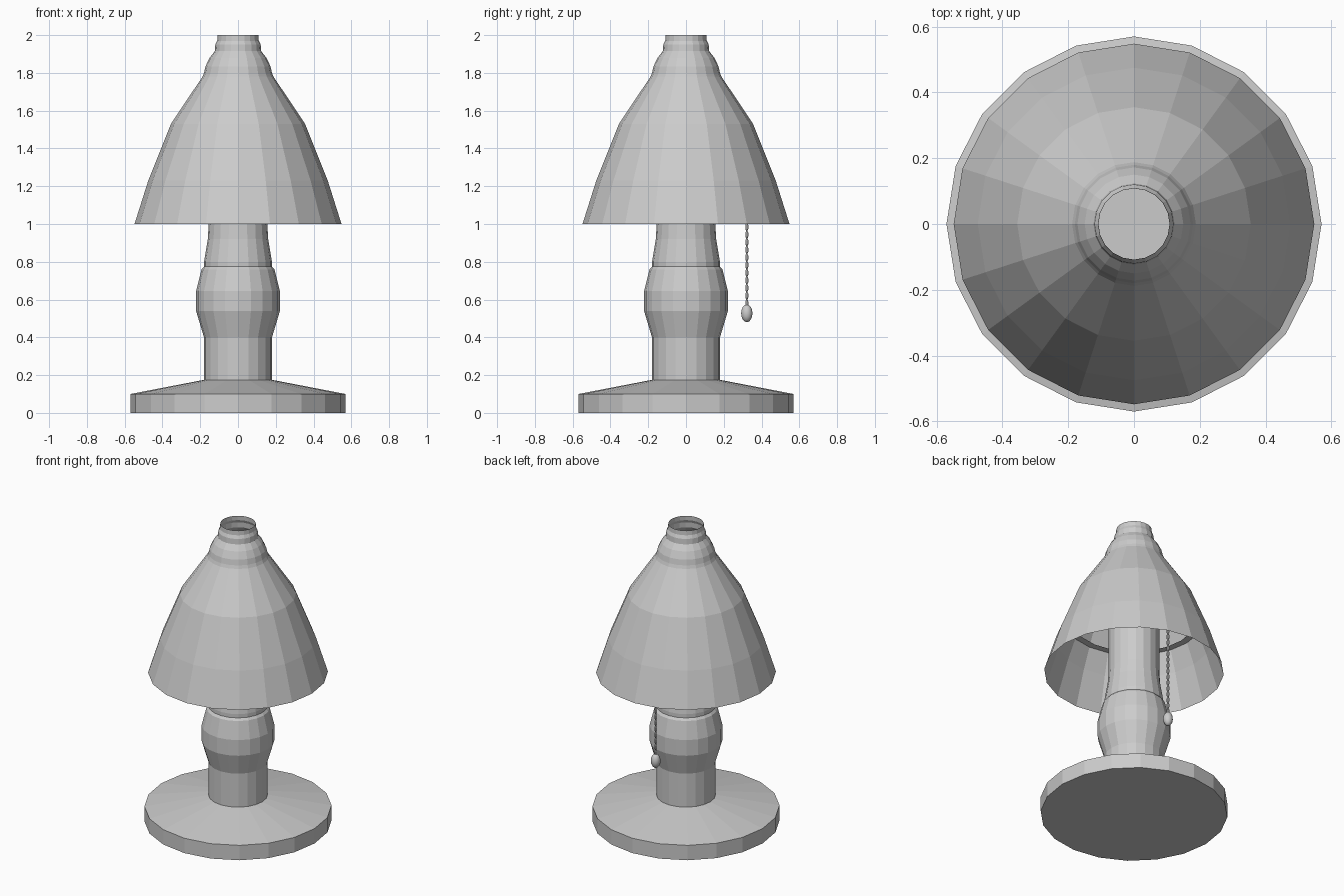
import bpy, bmesh, math

if "Cube" in bpy.data.objects:
    bpy.data.objects.remove(bpy.data.objects["Cube"])


def lathe(name, profile, sides=20, centre=(0, 0), smooth=False):
    """Revolve (radius, height) points; zero radius makes a pole."""
    bm = bmesh.new()
    rings = []
    for r, z in profile:
        if r == 0:
            rings.append([bm.verts.new((centre[0], centre[1], z))])
        else:
            rings.append([bm.verts.new((centre[0] + r * math.cos(2 * math.pi * i / sides),
                                        centre[1] + r * math.sin(2 * math.pi * i / sides), z))
                          for i in range(sides)])
    for a, b in zip(rings, rings[1:]):
        for i in range(sides):
            j = (i + 1) % sides
            quad = [a[i % len(a)], a[j % len(a)], b[j % len(b)], b[i % len(b)]]
            bm.faces.new(list(dict.fromkeys(quad)))
    mesh = bpy.data.meshes.new(name)
    bm.to_mesh(mesh)
    bm.free()
    for p in mesh.polygons:
        p.use_smooth = smooth
    obj = bpy.data.objects.new(name, mesh)
    bpy.context.collection.objects.link(obj)
    return obj


# Round foot with a sloping top
lathe("base", [(0, 0), (0.57, 0), (0.57, 0.10), (0.18, 0.175)])

# Turned stem, closed on top inside the shade
lathe("stem", [(0.18, 0.17), (0.18, 0.40), (0.222, 0.54), (0.222, 0.645),
               (0.193, 0.76), (0.18, 0.775), (0.18, 0.80), (0.16, 0.92),
               (0.155, 1.0), (0.155, 1.80), (0, 1.80)])

# Open thin shade with stepped collar
lathe("shade", [(0.548, 1.0), (0.475, 1.23), (0.355, 1.53), (0.188, 1.78),
                (0.18, 1.80), (0.172, 1.835), (0.15, 1.88), (0.123, 1.915),
                (0.12, 1.95), (0.11, 1.97), (0.108, 2.0)])

# Narrow rim inside the shade
lathe("shade_inner_rim", [(0.375, 1.36), (0.42, 1.36)])

# Pull chain of small links, hanging from the shade
links = 25
top, bottom = 1.57, 0.56
step = (top - bottom) / links
chain = [(0.004, bottom)]
for k in range(links):
    z = bottom + k * step
    chain += [(0.009, z + 0.25 * step), (0.009, z + 0.75 * step), (0.004, z + step)]
lathe("pull_chain", chain, sides=6, centre=(0, 0.322))

# Egg-shaped pull knob
knob = [(0, 0.48)]
for k in range(1, 8):
    a = math.pi * k / 8
    knob.append((0.03 * math.sin(a), 0.527 - 0.047 * math.cos(a)))
knob.append((0, 0.574))
lathe("pull_knob", knob, sides=12, centre=(0, 0.322), smooth=True)
